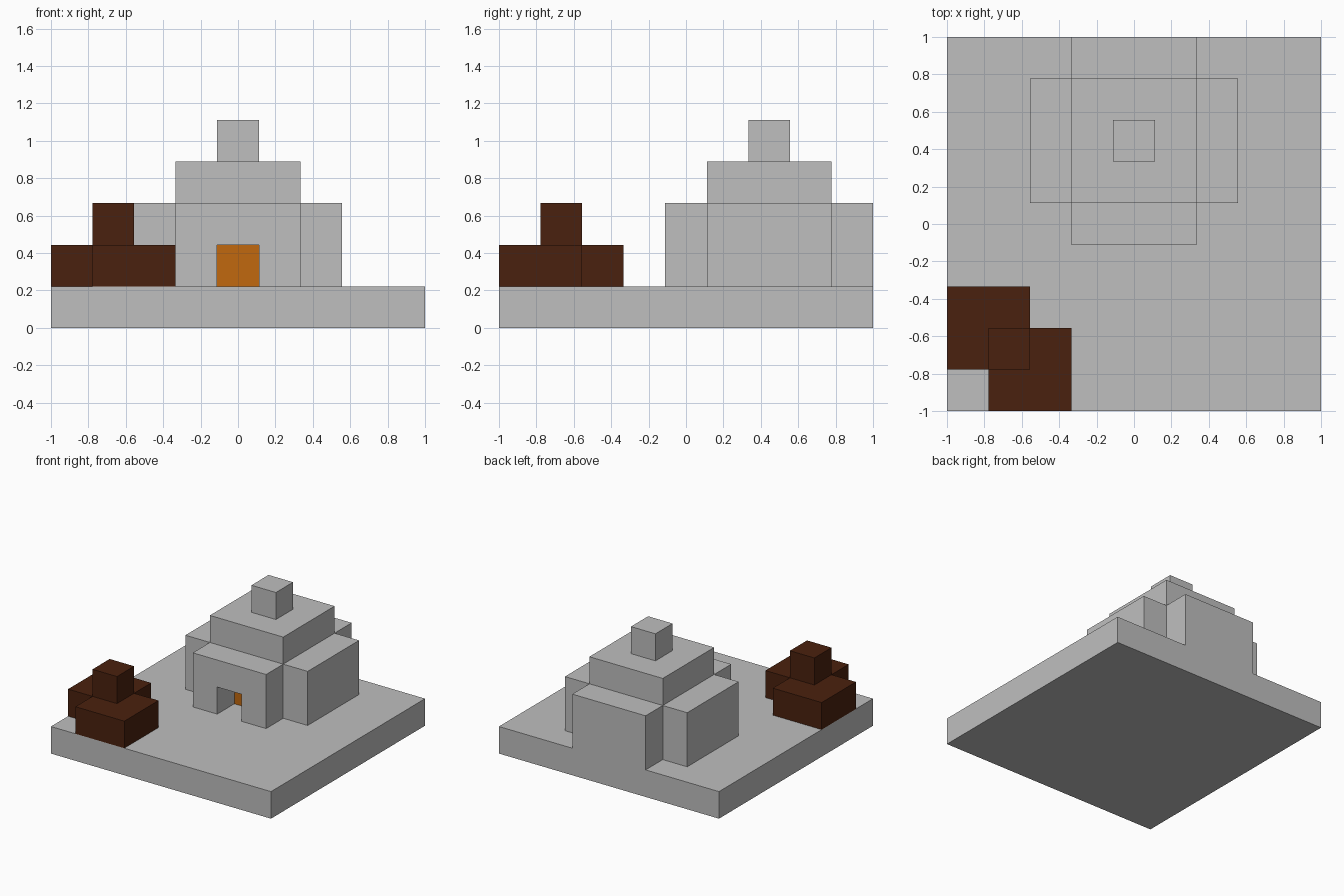
import bpy
import bmesh

cube = bpy.data.objects.get("Cube")
if cube:
    bpy.data.objects.remove(cube, do_unlink=True)

U = 2 / 9  # one block of the 9 x 9 layout


def material(name, rgb):
    m = bpy.data.materials.new(name)
    m.use_nodes = True
    m.diffuse_color = (*rgb, 1)
    bsdf = next(n for n in m.node_tree.nodes if n.type == 'BSDF_PRINCIPLED')
    bsdf.inputs["Base Color"].default_value = (*rgb, 1)
    return m


grey = material("light grey", (0.521, 0.521, 0.521))
brown = material("dark brown", (0.0685, 0.0152, 0.0044))
orange = material("orange", (0.533, 0.138, 0.0044))


def prism(name, outline, z0, z1, mat):
    """Extrude a footprint given in block units from z0 to z1."""
    bm = bmesh.new()
    face = bm.faces.new([bm.verts.new((x * U, y * U, z0 * U)) for x, y in outline])
    top = bmesh.ops.extrude_face_region(bm, geom=[face])
    verts = [v for v in top["geom"] if isinstance(v, bmesh.types.BMVert)]
    bmesh.ops.translate(bm, verts=verts, vec=(0, 0, (z1 - z0) * U))
    bmesh.ops.recalc_face_normals(bm, faces=bm.faces)
    mesh = bpy.data.meshes.new(name)
    bm.to_mesh(mesh)
    bm.free()
    mesh.materials.append(mat)
    ob = bpy.data.objects.new(name, mesh)
    bpy.context.collection.objects.link(ob)
    return ob


def box(name, x0, x1, y0, y1, z0, z1, mat):
    return prism(name, [(x0, y0), (x1, y0), (x1, y1), (x0, y1)], z0, z1, mat)


# Ground slab
box("ground_slab", -4.5, 4.5, -4.5, 4.5, 0, 1, grey)

# Hut walls: cross-shaped footprint
half = [(1.5, -0.5), (1.5, 0.5), (2.5, 0.5), (2.5, 3.5), (1.5, 3.5), (1.5, 4.5)]
walls = prism("hut_walls", half + [(-x, y) for x, y in reversed(half)], 1, 3, grey)

# Doorway cut into the front
cutter = box("doorway_cutter", -0.5, 0.5, -1, 1.5, 0.5, 2, grey)
cutter.hide_render = True
cut = walls.modifiers.new("doorway", 'BOOLEAN')
cut.operation = 'DIFFERENCE'
cut.solver = 'EXACT'
cut.object = cutter
bpy.context.view_layer.objects.active = walls
bpy.ops.object.modifier_apply(modifier=cut.name)
bpy.data.objects.remove(cutter, do_unlink=True)

# Glowing block at the end of the doorway
box("fire_block", -0.5, 0.5, 0.5, 1.5, 1, 2, orange)

# Stepped roof and cap
box("roof_step", -1.5, 1.5, 0.5, 3.5, 3, 4, grey)
box("roof_cap", -0.5, 0.5, 1.5, 2.5, 4, 5, grey)

# Wood pile: two overlapping squares with one block on top
pile = [(-4.5, -3.5), (-3.5, -3.5), (-3.5, -4.5), (-1.5, -4.5),
        (-1.5, -2.5), (-2.5, -2.5), (-2.5, -1.5), (-4.5, -1.5)]
prism("wood_pile", pile, 1, 2, brown)
box("wood_pile_top", -3.5, -2.5, -3.5, -2.5, 2, 3, brown)
